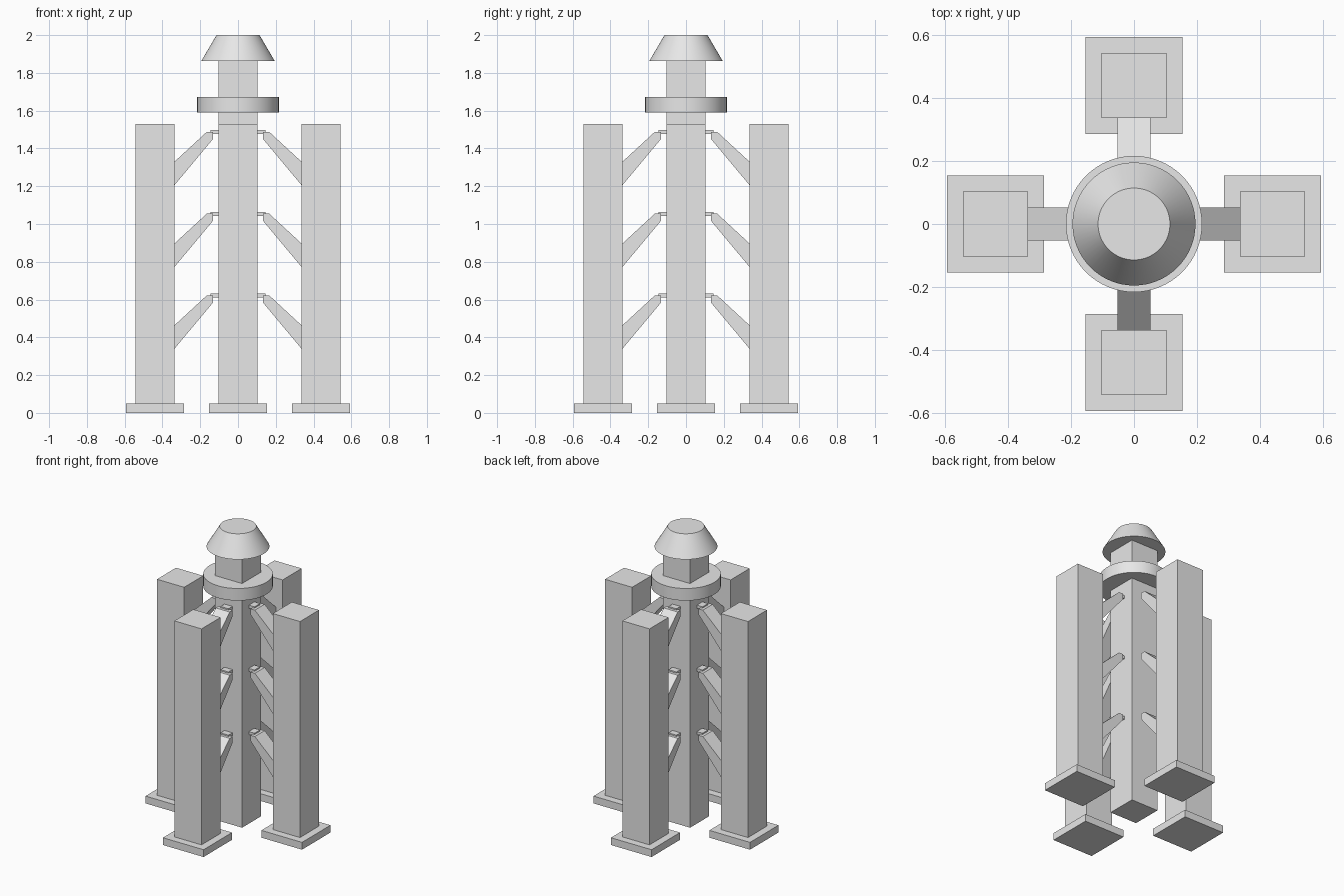
import bpy
import bmesh
from math import pi
from mathutils import Matrix

cube = bpy.data.objects.get("Cube")
if cube:
    bpy.data.objects.remove(cube, do_unlink=True)

GREY = (0.8, 0.8, 0.8, 1.0)
mat = bpy.data.materials.new("plain grey")
mat.use_nodes = True
mat.diffuse_color = GREY
mat.node_tree.nodes["Principled BSDF"].inputs["Base Color"].default_value = GREY


def finish(name, bm, turn=0.0):
    """Turn the part about the z axis and link it as an object."""
    bmesh.ops.transform(bm, matrix=Matrix.Rotation(turn, 4, "Z"), verts=bm.verts)
    bmesh.ops.recalc_face_normals(bm, faces=bm.faces)
    mesh = bpy.data.meshes.new(name)
    bm.to_mesh(mesh)
    bm.free()
    mesh.materials.append(mat)
    obj = bpy.data.objects.new(name, mesh)
    bpy.context.collection.objects.link(obj)
    return obj


def prism(name, profile, half_width, turn=0.0):
    """Extrude an x-z profile symmetrically along y."""
    bm = bmesh.new()
    face = bm.faces.new([bm.verts.new((x, -half_width, z)) for x, z in profile])
    ext = bmesh.ops.extrude_face_region(bm, geom=[face])
    moved = [g for g in ext["geom"] if isinstance(g, bmesh.types.BMVert)]
    bmesh.ops.translate(bm, verts=moved, vec=(0, 2 * half_width, 0))
    return finish(name, bm, turn)


def box(name, x0, x1, half_width, z0, z1, turn=0.0):
    return prism(name, [(x0, z0), (x1, z0), (x1, z1), (x0, z1)], half_width, turn)


def round_part(name, r_low, r_high, z0, z1):
    bm = bmesh.new()
    bmesh.ops.create_cone(bm, cap_ends=True, segments=64, radius1=r_low,
                          radius2=r_high, depth=z1 - z0,
                          matrix=Matrix.Translation((0, 0, (z0 + z1) / 2)))
    obj = finish(name, bm)
    bpy.ops.object.select_all(action="DESELECT")
    obj.select_set(True)
    bpy.context.view_layer.objects.active = obj
    bpy.ops.object.shade_smooth_by_angle()
    return obj


# Central core
HALF = 0.103
box("central_column", -HALF, HALF, HALF, 0, 1.865)
round_part("collar_ring", 0.216, 0.216, 1.59, 1.673)
round_part("tapered_cap", 0.195, 0.114, 1.862, 2.0)

# Four outer pillars with base plates and three bracket levels each
CENTRE = 0.439
PLATE = 0.154
for i, side in enumerate(("left", "back", "right", "front")):
    turn = i * pi / 2
    box(f"{side}_pillar", CENTRE - HALF, CENTRE + HALF, HALF, 0.05, 1.53, turn)
    box(f"{side}_base_plate", CENTRE - PLATE, CENTRE + PLATE, PLATE, 0, 0.05, turn)
    for level in range(3):
        z = 0.622 + 0.433 * level
        strut = [(0.133, z - 0.039), (0.336, z - 0.282), (0.336, z - 0.158),
                 (0.165, z), (0.133, z)]
        prism(f"{side}_strut_{level + 1}", strut, 0.053, turn)
        box(f"{side}_strut_tab_{level + 1}", HALF, 0.146, 0.03,
            z - 0.012, z + 0.009, turn)
